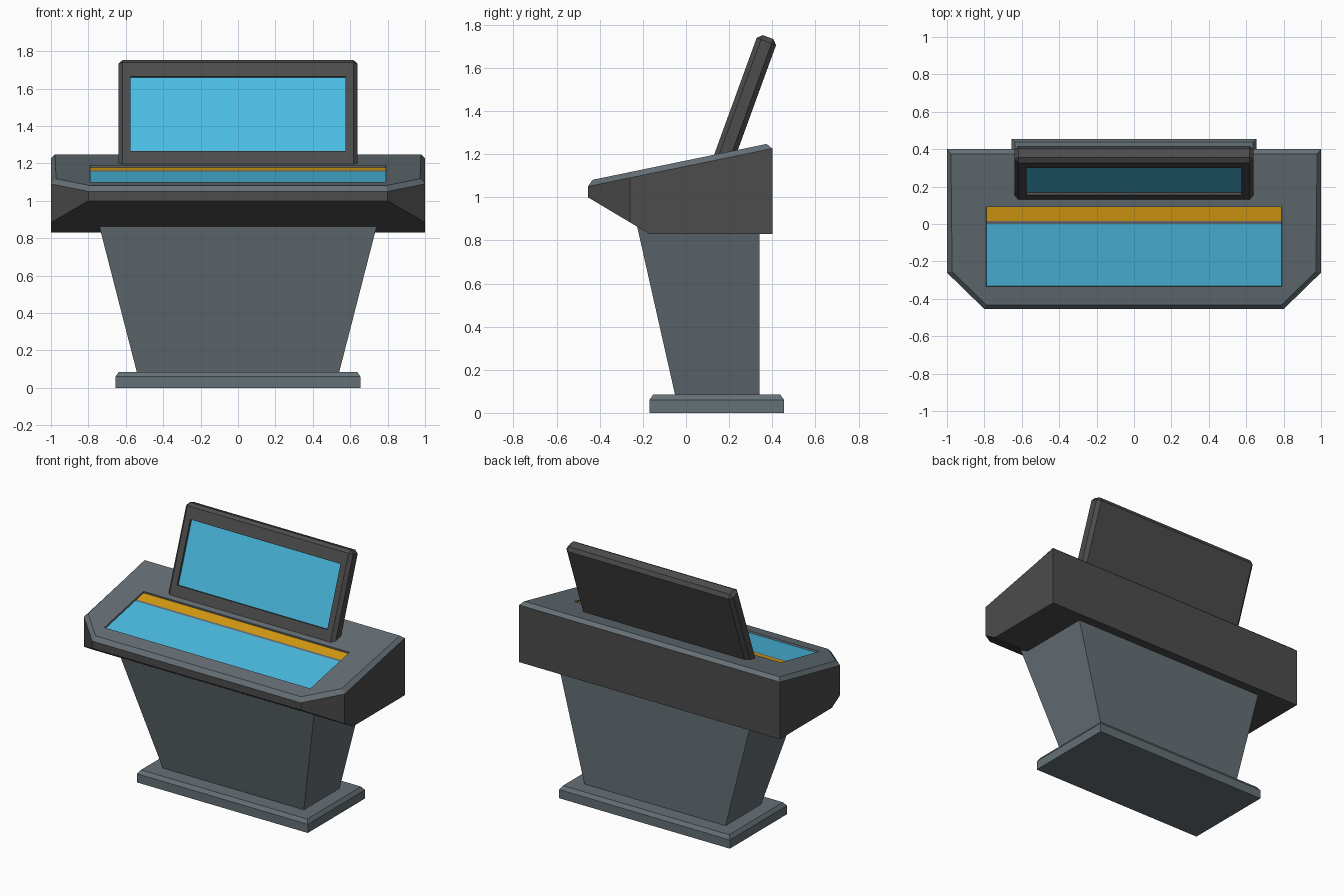
import bpy, bmesh
from math import radians
from mathutils import Vector, Matrix

cube = bpy.data.objects.get("Cube")
if cube:
    bpy.data.objects.remove(cube, do_unlink=True)


def material(name, rgb):
    mat = bpy.data.materials.new(name)
    mat.use_nodes = True
    mat.diffuse_color = (*rgb, 1)
    mat.node_tree.nodes["Principled BSDF"].inputs["Base Color"].default_value = (*rgb, 1)
    return mat


SLATE = material("slate_grey", (0.13, 0.16, 0.18))
DARK = material("dark_grey", (0.072, 0.072, 0.072))
BLUE = material("screen_blue", (0.07, 0.51, 0.77))
AMBER = material("amber", (0.71, 0.34, 0.006))


def finish(name, bm, mats, matrix=None):
    bmesh.ops.recalc_face_normals(bm, faces=bm.faces)
    mesh = bpy.data.meshes.new(name)
    bm.to_mesh(mesh)
    bm.free()
    for m in mats:
        mesh.materials.append(m)
    obj = bpy.data.objects.new(name, mesh)
    bpy.context.collection.objects.link(obj)
    if matrix:
        obj.matrix_world = matrix
    return obj


def frustum(bm, low, high):
    """Box between two rectangles, each (half_x, y_min, y_max, z)."""
    rings = []
    for hx, y0, y1, z in (low, high):
        corners = ((-hx, y0), (hx, y0), (hx, y1), (-hx, y1))
        rings.append([bm.verts.new((x, y, z)) for x, y in corners])
    a, b = rings
    bm.faces.new(a[::-1])
    bm.faces.new(b)
    for i in range(4):
        j = (i + 1) % 4
        bm.faces.new((a[i], a[j], b[j], b[i]))
    bmesh.ops.recalc_face_normals(bm, faces=bm.faces)


def cut(bm, faces, point, normal):
    geom = set(faces)
    for f in faces:
        geom.update(f.edges)
        geom.update(f.verts)
    bmesh.ops.bisect_plane(bm, geom=list(geom), plane_co=point, plane_no=normal)


def pocket(bm, normal, axis, half_x, low, high, depth):
    """Sink a rectangle into the flat face that points along normal."""
    def flat():
        return [f for f in bm.faces if f.normal.dot(normal) > 0.9995]
    for x in (-half_x, half_x):
        cut(bm, flat(), (x, 0, 0), (1, 0, 0))
    for v in (low, high):
        cut(bm, flat(), axis * v, axis)
    bm.normal_update()
    floor = [f for f in flat() if abs(f.calc_center_median().x) < half_x
             and low < f.calc_center_median().dot(axis) < high]
    bmesh.ops.inset_region(bm, faces=floor, thickness=0.001, depth=-depth)
    bm.normal_update()
    return floor


# Foot plate with a chamfered top edge
bm = bmesh.new()
frustum(bm, (0.655, -0.17, 0.455, 0), (0.655, -0.17, 0.455, 0.06))
top = [f for f in bm.faces if f.normal.z > 0.9]
bmesh.ops.inset_region(bm, faces=top, thickness=0.025, depth=0.025)
finish("foot_plate", bm, [SLATE])

# Flared column
bm = bmesh.new()
frustum(bm, (0.54, -0.05, 0.34, 0.08), (0.742, -0.227, 0.34, 0.866))
finish("column", bm, [SLATE])

# Console: clipped-corner outline raised to a sloping rim
bm = bmesh.new()
half = [(1, 0.4), (1, -0.26), (0.8, -0.455)]
outline = half + [(-x, y) for x, y in reversed(half)]
bottom = [bm.verts.new((x, y, 0.83)) for x, y in outline]
rim = [bm.verts.new((x, y, 1.05 + (y + 0.455) * 0.206)) for x, y in outline]
bm.faces.new(bottom)
top = bm.faces.new(rim)
for i in range(len(outline)):
    j = (i + 1) % len(outline)
    bm.faces.new((bottom[i], bottom[j], rim[j], rim[i]))

# Sloping underside at the front
geom = bm.verts[:] + bm.edges[:] + bm.faces[:]
res = bmesh.ops.bisect_plane(bm, geom=geom, plane_co=(0, -0.17, 0.83),
                             plane_no=(0, -0.17, -0.285), clear_outer=True)
edges = [e for e in bm.edges if e.is_boundary]
bmesh.ops.holes_fill(bm, edges=edges, sides=0)
bmesh.ops.recalc_face_normals(bm, faces=bm.faces)

# Chamfered rim, then the sunken control panel
top = max(bm.faces, key=lambda f: f.calc_center_median().z)
bmesh.ops.inset_region(bm, faces=[top], thickness=0.03, depth=0.026)
bm.normal_update()
slope = top.normal.copy()
for f in bm.faces:
    f.material_index = 0 if f.normal.z > 0.2 else 1
panel = pocket(bm, slope, Vector((0, 1, 0)), 0.79, -0.335, 0.092, 0.012)

# Colour bands on the panel floor
for y in (0.0, 0.016):
    floor = [f for f in bm.faces if f.normal.dot(slope) > 0.9995
             and abs(f.calc_center_median().x) < 0.1
             and -0.335 < f.calc_center_median().y < 0.092]
    cut(bm, floor, (0, y, 0), (0, 1, 0))
bm.normal_update()
for f in bm.faces:
    c = f.calc_center_median()
    if f.normal.dot(slope) > 0.9995 and abs(c.x) < 0.1 and -0.335 < c.y < 0.092:
        f.material_index = 2 if c.y < 0 else 3 if c.y > 0.016 else 0
finish("console", bm, [SLATE, DARK, BLUE, AMBER])

# Leaning monitor with bevelled edges and a sunken screen
bm = bmesh.new()
frustum(bm, (0.64, -0.287, -0.191, 1.1), (0.64, -0.287, -0.191, 1.768))
bmesh.ops.bevel(bm, geom=bm.edges[:], offset=0.022, segments=1, affect='EDGES')
bm.normal_update()
screen = pocket(bm, Vector((0, -1, 0)), Vector((0, 0, 1)), 0.576, 1.242, 1.667, 0.015)
for f in screen:
    f.material_index = 1
finish("monitor", bm, [DARK, BLUE], Matrix.Rotation(radians(-20), 4, 'X'))
